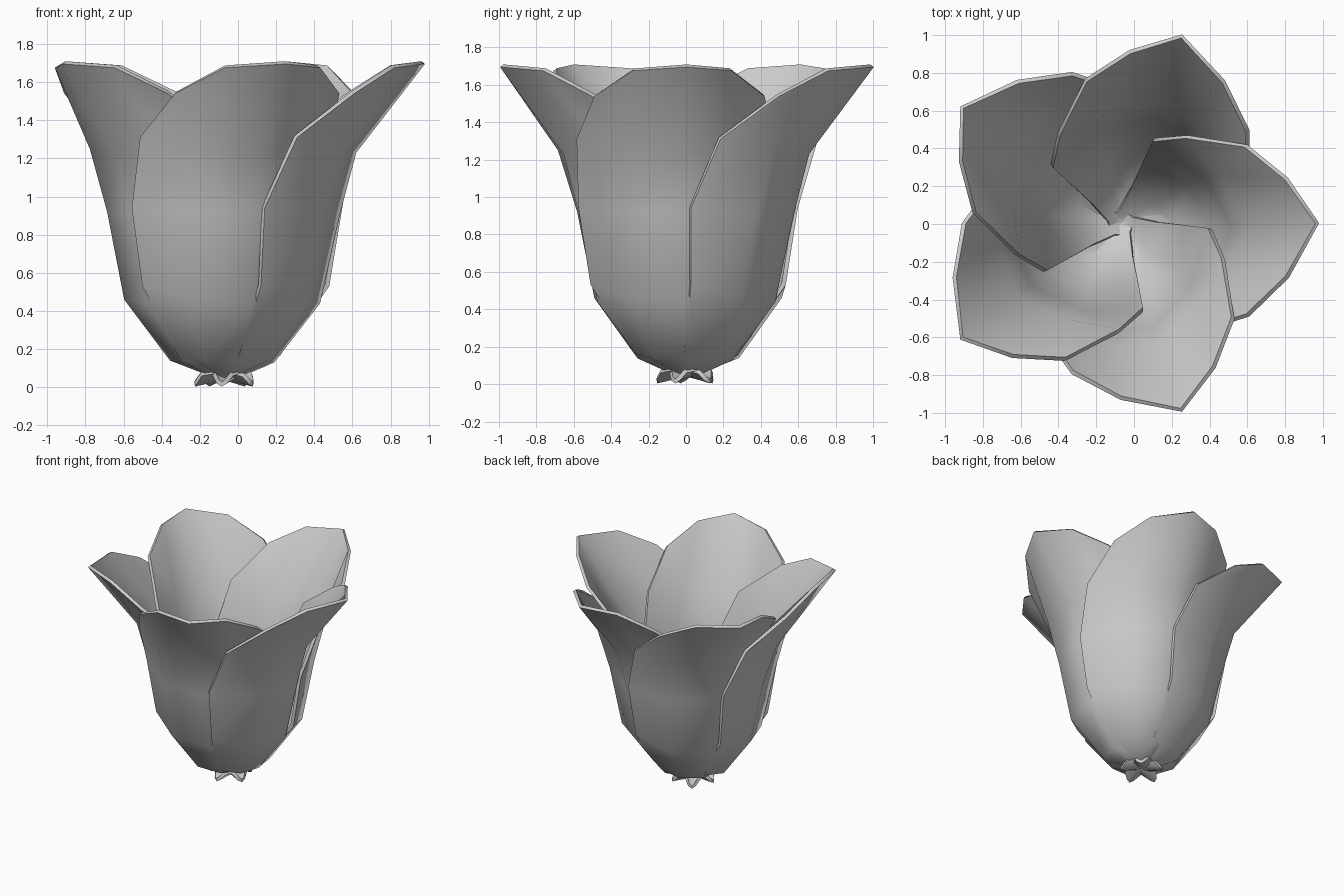
import bpy, bmesh, math
from mathutils import Matrix, Vector

if "Cube" in bpy.data.objects:
    bpy.data.objects.remove(bpy.data.objects["Cube"])

CENTRE = Vector((-0.07, 0.005, 0))

# One petal pointing along +x: rows from base claw to lip, each from the
# outer (clockwise) edge across the middle to the inner edge
ROWS = [
    [(-.12, -.085, .06), (-.145, -.06, .02), (-.155, -.035, .004), (-.15, -.005, .02), (-.13, .02, .055)],
    [(.02, -.12, .085), (.08, -.07, .07), (.11, 0, .065), (.06, .05, .075), (-.01, .08, .09)],
    [(.075, -.28, .165), (.22, -.185, .14), (.26, 0, .13), (.185, .11, .14), (.055, .19, .17)],
    [(.19, -.515, .53), (.415, -.325, .46), (.50, -.01, .44), (.375, .225, .47), (.12, .33, .53)],
    [(.21, -.58, .94), (.50, -.36, .92), (.605, -.01, .91), (.455, .26, .92), (.18, .45, .94)],
    [(.38, -.59, 1.31), (.605, -.37, 1.25), (.69, -.01, 1.23), (.54, .265, 1.26), (.355, .465, 1.31)],
    [(.68, -.495, 1.54), (.89, -.29, 1.675), (1.05, 0, 1.695), (.885, .24, 1.675), (.67, .415, 1.54)],
]


def petal(index):
    bm = bmesh.new()
    turn = Matrix.Translation(CENTRE) @ Matrix.Rotation(math.radians(72 * index), 4, 'Z')
    grid = [[bm.verts.new(turn @ Vector(p)) for p in row] for row in ROWS]
    for lo, hi in zip(grid, grid[1:]):
        for i in range(4):
            bm.faces.new((lo[i], lo[i + 1], hi[i + 1], hi[i]))
    name = f"petal_{index + 1}"
    mesh = bpy.data.meshes.new(name)
    bm.to_mesh(mesh)
    bm.free()
    ob = bpy.data.objects.new(name, mesh)
    bpy.context.collection.objects.link(ob)

    # Thin wall grown towards the inside of the flower
    wall = ob.modifiers.new("wall", 'SOLIDIFY')
    wall.thickness = 0.024
    wall.offset = -1

    bpy.ops.object.select_all(action='DESELECT')
    ob.select_set(True)
    bpy.context.view_layer.objects.active = ob
    bpy.ops.object.modifier_apply(modifier=wall.name)
    bpy.ops.object.shade_smooth_by_angle(angle=math.radians(50))


# Five overlapping petals around the axis
for k in range(5):
    petal(k)
